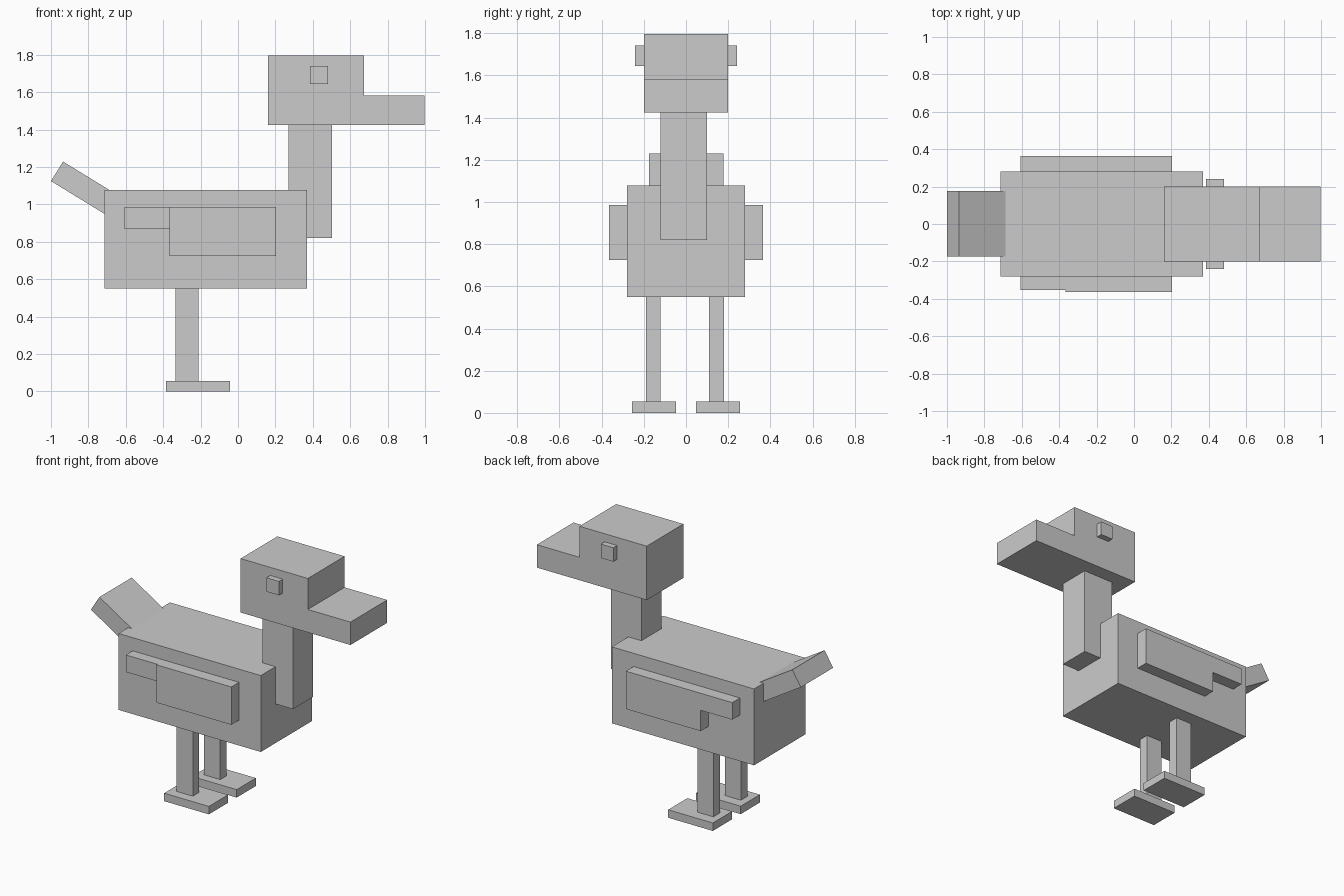
import bpy
import bmesh
from math import radians, cos, sin

if "Cube" in bpy.data.objects:
    bpy.data.objects.remove(bpy.data.objects["Cube"])


def extrude_profile(name, points, y0, y1):
    """Solid from an x/z outline extruded from y0 to y1."""
    bm = bmesh.new()
    face = bm.faces.new([bm.verts.new((x, y0, z)) for x, z in points])
    moved = bmesh.ops.extrude_face_region(bm, geom=[face])["geom"]
    verts = [v for v in moved if isinstance(v, bmesh.types.BMVert)]
    bmesh.ops.translate(bm, verts=verts, vec=(0, y1 - y0, 0))
    bmesh.ops.recalc_face_normals(bm, faces=bm.faces[:])
    mesh = bpy.data.meshes.new(name)
    bm.to_mesh(mesh)
    bm.free()
    obj = bpy.data.objects.new(name, mesh)
    bpy.context.collection.objects.link(obj)
    return obj


def box(name, x, y, z):
    """Box from (min, max) ranges."""
    outline = [(x[0], z[0]), (x[1], z[0]), (x[1], z[1]), (x[0], z[1])]
    return extrude_profile(name, outline, *y)


# Body and neck
box("body", (-0.715, 0.37), (-0.28, 0.28), (0.55, 1.077))
box("neck", (0.27, 0.503), (-0.12, 0.10), (0.82, 1.427))

# Head with the beak in one stepped outline
extrude_profile("head_and_beak",
                [(0.16, 1.425), (0.998, 1.425), (0.998, 1.583),
                 (0.673, 1.583), (0.673, 1.797), (0.16, 1.797)], -0.2, 0.2)

# Tail: tilted slab whose root sits inside the body
a = radians(31.5)
along = (cos(a), -sin(a))
top, low = (-0.935, 1.229), (-1.0, 1.125)
extrude_profile("tail",
                [low, (low[0] + 0.36 * along[0], low[1] + 0.36 * along[1]),
                 (top[0] + 0.36 * along[0], top[1] + 0.36 * along[1]), top],
                -0.175, 0.177)

# Paired parts
for side, s in (("right", -1), ("left", 1)):
    def span(inner, outer):
        return tuple(sorted((s * inner, s * outer)))

    tip = 0.364 if s > 0 else 0.354
    box(side + "_wing", (-0.367, 0.204), span(0.25, 0.364), (0.725, 0.986))
    box(side + "_wing_tip", (-0.608, -0.367), span(0.25, tip), (0.868, 0.986))
    box(side + "_eye", (0.386, 0.481), span(0.18, 0.241), (1.645, 1.741))
    leg = (-0.19, -0.12) if s < 0 else (0.109, 0.18)
    box(side + "_leg", (-0.335, -0.212), leg, (0.05, 0.56))
    box(side + "_foot", (-0.384, -0.043), span(0.047, 0.256), (0, 0.055))
